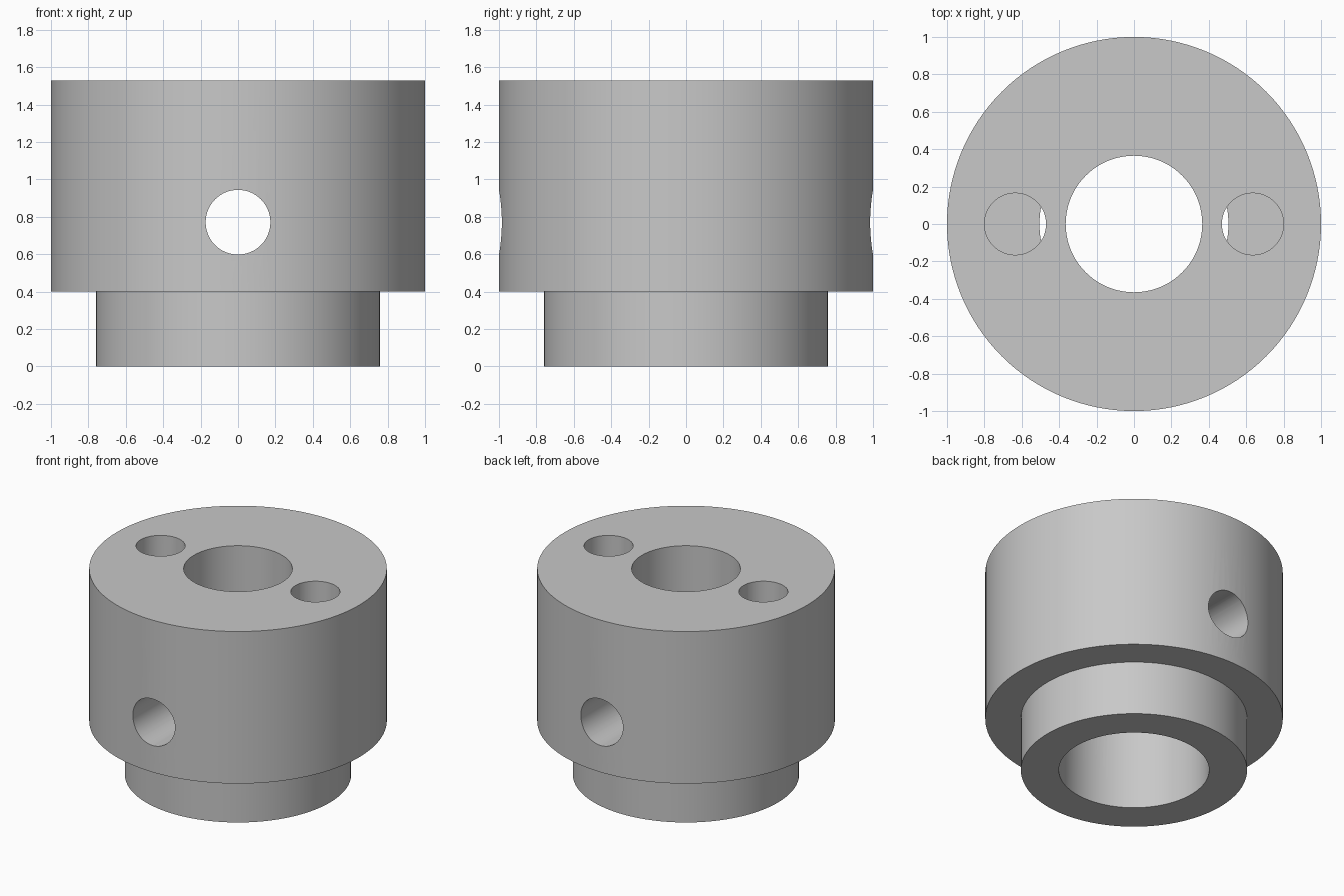
import bpy, bmesh, math
from mathutils import Matrix

if "Cube" in bpy.data.objects:
    bpy.data.objects.remove(bpy.data.objects["Cube"])

SEG = 128

steel = bpy.data.materials.new("light grey")
steel.diffuse_color = (0.58, 0.58, 0.58, 1)
steel.use_nodes = True
steel.node_tree.nodes["Principled BSDF"].inputs["Base Color"].default_value = steel.diffuse_color


def add_object(name, bm):
    bmesh.ops.recalc_face_normals(bm, faces=bm.faces)
    mesh = bpy.data.meshes.new(name)
    bm.to_mesh(mesh)
    bm.free()
    mesh.materials.append(steel)
    obj = bpy.data.objects.new(name, mesh)
    bpy.context.collection.objects.link(obj)
    return obj


def lathe(name, profile):
    """Revolve a closed (radius, z) profile around the z axis."""
    bm = bmesh.new()
    verts = [bm.verts.new((r, 0, z)) for r, z in profile]
    edges = [bm.edges.new((verts[i - 1], verts[i])) for i in range(len(verts))]
    bmesh.ops.spin(bm, geom=verts + edges, cent=(0, 0, 0), axis=(0, 0, 1),
                   angle=math.tau, steps=SEG, use_merge=True)
    bmesh.ops.remove_doubles(bm, verts=bm.verts, dist=1e-5)
    return add_object(name, bm)


def drill(name, radius, length, matrix):
    bm = bmesh.new()
    bmesh.ops.create_cone(bm, cap_ends=True, segments=64, radius1=radius,
                          radius2=radius, depth=length, matrix=matrix)
    obj = add_object(name, bm)
    obj.hide_render = True
    return obj


# Stepped collar with a narrow top bore and a wider counterbore below
collar = lathe("collar", [(0.505, 0), (0.76, 0), (0.76, 0.4), (1, 0.4),
                          (1, 1.528), (0.365, 1.528), (0.365, 1.13), (0.505, 1.13)])

# Cross hole through front and back, plus two blind pin holes in the top
cutters = [drill("cross_hole_cutter", 0.173, 3,
                 Matrix.Translation((0, 0, 0.771)) @ Matrix.Rotation(math.pi / 2, 4, 'X'))]
pin_floor, pin_top = 1.05, 1.7
for side, label in ((-1, "left"), (1, "right")):
    cutters.append(drill(label + "_pin_hole_cutter", 0.165, pin_top - pin_floor,
                         Matrix.Translation((side * 0.635, 0, (pin_floor + pin_top) / 2))))

bpy.context.view_layer.objects.active = collar
collar.select_set(True)
for cutter in cutters:
    mod = collar.modifiers.new("drill", 'BOOLEAN')
    mod.operation = 'DIFFERENCE'
    mod.solver = 'EXACT'
    mod.object = cutter
    bpy.ops.object.modifier_apply(modifier=mod.name)
for cutter in cutters:
    bpy.data.objects.remove(cutter)

bpy.ops.object.shade_smooth_by_angle(angle=math.radians(30))
